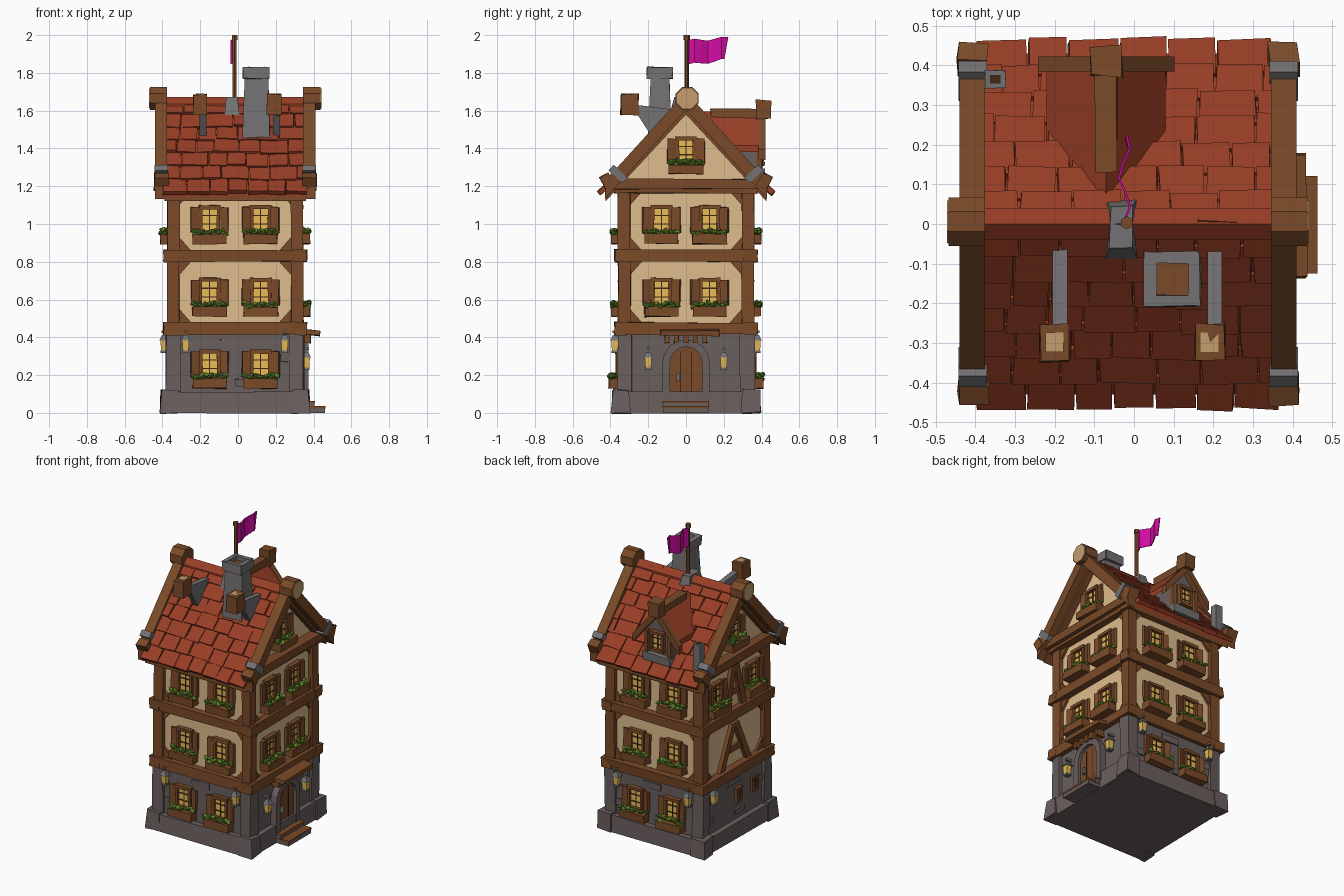
import bpy, bmesh, math, random
from mathutils import Matrix, Vector, Euler

if "Cube" in bpy.data.objects:
    bpy.data.objects.remove(bpy.data.objects["Cube"])

random.seed(4)
CX = -0.015                       # house centre in x
PITCH = math.atan(1.08)           # main roof slope


def srgb(r, g, b):
    return tuple(((c / 255 + 0.055) / 1.055) ** 2.4 for c in (r, g, b)) + (1,)


MATS = {}
for n, c in dict(wood=(122, 74, 40), dark_wood=(66, 38, 22), end_grain=(196, 158, 108),
                 plaster=(222, 188, 140), stone=(106, 95, 94), slate_grey=(116, 113, 115),
                 roof_red=(152, 62, 37), leaf_green=(96, 136, 42), window_yellow=(232, 188, 88),
                 magenta=(214, 12, 166)).items():
    MATS[n] = bpy.data.materials.new(n)
    MATS[n].diffuse_color = srgb(*c)

PARTS = {}
I = Matrix.Identity(4)


def part(name, mat):
    return PARTS.setdefault(name, (bmesh.new(), mat))[0]


def box(name, mat, c, s, rot=(0, 0, 0), M=I, jit=0.0, taper=1.0):
    """Box of size s at c; taper scales its top, jit roughens the corners."""
    R = M @ Matrix.Translation(c) @ Euler(rot).to_matrix().to_4x4()
    bm = part(name, mat)
    for v in bmesh.ops.create_cube(bm, size=1)['verts']:
        k = taper if v.co.z > 0 else 1
        p = Vector((v.co.x * s[0] * k, v.co.y * s[1] * k, v.co.z * s[2]))
        v.co = R @ (p + Vector([random.uniform(-jit, jit) for _ in range(3)]))


def prism(name, mat, pts, axis, lo, hi, M=I):
    """Extrude a 2D outline along x (y,z), y (x,z) or z (x,y)."""
    bm = part(name, mat)
    put = {'x': lambda p, t: (t, p[0], p[1]), 'y': lambda p, t: (p[0], t, p[1]),
           'z': lambda p, t: (p[0], p[1], t)}[axis]
    a, b = [[bm.verts.new(M @ Vector(put(p, t))) for p in pts] for t in (lo, hi)]
    bm.faces.new(a)
    bm.faces.new(b[::-1])
    for i in range(len(pts)):
        j = (i + 1) % len(pts)
        bm.faces.new((a[j], a[i], b[i], b[j]))


def ngon(cu, cv, r, n):
    return [(cu + r * math.cos(math.tau * (i + .5) / n), cv + r * math.sin(math.tau * (i + .5) / n))
            for i in range(n)]


def chevron(top, slope, half, thick):
    return [(-half, top - slope * half), (0, top), (half, top - slope * half),
            (half, top - slope * half - thick), (0, top - thick), (-half, top - slope * half - thick)]


# wall frames: local u = along the wall, -y = outward
FRONT, RIGHT, BACK, LEFT = [Matrix.Translation((CX, 0, 0)) @ Matrix.Rotation(math.radians(a), 4, 'Z')
                            for a in (0, 90, 180, 270)]
SIDES = (FRONT, RIGHT, BACK, LEFT)


def window(M, u, b, d, shutters=True, flowers=True, k=1.0):
    """Window with bottom at b+0.05, on a wall at distance d."""
    zc, h = b + 0.055 + 0.072 * k, 0.135 * k
    box('window_panes', 'window_yellow', (u, -d - .004, zc), (.08 * k, .012, h), M=M)
    for s in (-1, 1):
        box('window_frames', 'wood', (u + s * .047 * k, -d - .008, zc), (.018, .036, h + .02), M=M, jit=.002)
        box('window_frames', 'wood', (u, -d - .01, zc + s * h / 2), (.115 * k, .04, .02), M=M, jit=.002)
        if shutters:
            box('shutters', 'wood', (u + s * .077, -d - .014, zc), (.044, .016, h), (0, 0, -s * .25), M, .003)
    box('window_bars', 'dark_wood', (u, -d - .010, zc), (.006, .008, h), M=M)
    for t in (-.17, .17):
        box('window_bars', 'dark_wood', (u, -d - .010, zc + t * h), (.08 * k, .008, .006), M=M)
    if flowers:
        box('flower_boxes', 'wood', (u, -d - .034, b + .026), (.18, .062, .052), M=M, jit=.004)
        for i in range(16):
            R = (M @ Matrix.Translation((u - .085 + .17 * i / 15, -d - random.uniform(.015, .062), b + random.uniform(.05, .075)))
                 @ Euler([random.uniform(-.7, .7) for _ in range(3)]).to_matrix().to_4x4()
                 @ Matrix.Diagonal((.021, .015, .011, 1)))
            bmesh.ops.create_icosphere(part('leaves', 'leaf_green'), subdivisions=1, radius=1, matrix=R)


def lantern(M, u, z, d):
    box('lantern_brackets', 'slate_grey', (u, -d - .02, z + .075), (.014, .05, .014), M=M)
    box('lantern_glass', 'window_yellow', (u, -d - .032, z), (.03, .03, .055), M=M, taper=1.25)
    box('lantern_caps', 'slate_grey', (u, -d - .032, z + .042), (.05, .05, .03), M=M, taper=.4)
    box('lantern_caps', 'slate_grey', (u, -d - .032, z - .032), (.035, .035, .012), M=M)


# main volumes
box('plinth', 'stone', (CX, 0, .055), (.765, .775, .11), jit=.006, taper=.985)
box('stone_storey', 'stone', (CX, 0, .26), (.69, .69, .34))
box('plaster_storeys', 'plaster', (CX, 0, .82), (.66, .66, .76))
prism('gable_walls', 'plaster', [(-.37, 1.19), (.37, 1.19), (0, 1.59)], 'x', CX - .33, CX + .33)

# corners, floor beams and knee braces on each side
for M in SIDES:
    box('plinth_corners', 'stone', (-.345, .345 - .69, .06), (.1, .1, .12), M=M, jit=.006, taper=.9)
    box('stone_corners', 'stone', (-.325, -.325, .26), (.075, .075, .32), M=M, jit=.006)
    for z, h in ((.65, .36), (1.02, .36)):
        box('corner_posts', 'wood', (-.327, -.327, z), (.065, .065, h), M=M, jit=.004)
    for z, h in ((.447, .065), (.832, .06), (1.19, .05)):
        box('floor_beams', 'wood', (0, -.342, z), (.755, .07, h), M=M, jit=.005)
    for lo, hi in ((.47, .81), (.85, 1.18)):
        for s in (-1, 1):
            for z, t in ((lo, 1), (hi, -1)):
                prism('knee_braces', 'wood', [(s * .3, z), (s * .225, z), (s * .3, z + t * .085)],
                      'y', -.345, -.325, M)
    for u, z, w in ((-.02, .37, .13), (.05, .16, .1), (-.27, .2, .07), (.27, .29, .06)):
        if M is not RIGHT:
            box('raised_stones', 'stone', (u, -.345, z), (w, .014, .04), M=M, jit=.004)

# windows: front and back in three storeys, sides in two
for M in (FRONT, BACK):
    for b, d in ((.13, .345), (.51, .33), (.895, .33)):
        for u in (-.135, .135):
            window(M, u, b, d)
    for s in (-1, 1):
        lantern(M, s * .262, .355, .345)
for u in (-.13, .125):
    window(RIGHT, u, .51, .33)
    window(RIGHT, u, .895, .33)
for u in (-.19, .19):
    window(LEFT, u, .895, .33)
for M in (RIGHT, LEFT):
    window(M, 0, 1.265, .33, k=.95)

# left side: timber braces, slit windows, lantern
for lo, hi, w in ((.47, .76, .12), (.85, 1.15, .07)):
    for s in (-1, 1):
        prism('left_braces', 'wood', [(s * w, lo), (s * (w + .05), lo), (s * .035, hi), (s * -.01, hi)],
              'y', -.355, -.325, LEFT)
    box('left_braces', 'wood', (0, -.338, lo + .12), (w * 1.5, .02, .04), M=LEFT)
for u, z in ((.03, .27), (.2, .28)):
    box('slit_frames', 'wood', (u, -.35, z), (.06, .025, .1), M=LEFT, jit=.003)
    box('slit_openings', 'dark_wood', (u, -.361, z), (.03, .008, .07), M=LEFT)
lantern(LEFT, -.26, .355, .345)


# arched door with steps and canopy on the right side
def arch(w, spring, n=8):
    return [(w * math.cos(math.pi * i / n), spring + w * math.sin(math.pi * i / n)) for i in range(n + 1)]


prism('door', 'wood', [(-.085, .05), (.085, .05)] + arch(.085, .265), 'y', -.366, -.34, RIGHT)
prism('door_surround', 'stone', [(.125, .05)] + arch(.125, .265) + [(-.125, .05), (-.085, .05)]
      + arch(.085, .265)[::-1] + [(.085, .05)], 'y', -.388, -.34, RIGHT)
for u in (-.03, .03):
    box('door_grooves', 'dark_wood', (u, -.367, .19), (.005, .004, .27), M=RIGHT)
box('door_handle', 'slate_grey', (-.04, -.375, .19), (.018, .02, .04), M=RIGHT)
for d, z in ((.42, .053), (.475, .025)):
    box('steps', 'stone', (-.002, -(.36 + d) / 2, z / 2), (.24, d - .36, z), M=RIGHT)
    box('step_treads', 'wood', (-.002, -(.36 + d) / 2, z + .005), (.245, d - .356, .012), M=RIGHT)
box('canopy', 'wood', (.02, -.40, .428), (.31, .1, .028), (.12, 0, 0), RIGHT, .004)
for i in range(5):
    box('canopy_brackets', 'wood', (-.1 + .05 * i, -.372, .393), (.024, .055, .045), M=RIGHT, jit=.003)
for u in (-.2, .2):
    lantern(RIGHT, u, .265, .345)

# main roof: lining, base and loose overlapping tiles
prism('roof_lining', 'wood', chevron(1.615, 1.08, .425, .035), 'x', CX - .375, CX + .375)
prism('roof_base', 'roof_red', chevron(1.645, 1.08, .43, .035), 'x', CX - .375, CX + .375)
for s in (-1, 1):
    for r in range(7):
        y, x = .032 + r * .064, CX - .385 - .05 * (r % 2)
        while x < CX + .37:
            w = random.uniform(.09, .15)
            a, b = max(x, CX - .385), min(x + w, CX + .385)
            if b - a > .02:
                box('roof_tiles', 'roof_red', ((a + b) / 2, s * y, 1.652 - 1.08 * y + random.uniform(-.004, .004)),
                    (b - a - .006, .112 + random.uniform(-.008, .012), .024),
                    (-s * (PITCH - .10), random.uniform(-.03, .03), random.uniform(-.03, .03)), jit=.003)
            x += w
prism('ridge_cap', 'roof_red', chevron(1.672, .9, .04, .03), 'x', CX - .37, CX + .37)

# bargeboards, ridge ends and metal bands
for s in (-1, 1):
    lo, hi = sorted((CX + s * .36, CX + s * .425))
    prism('bargeboards', 'wood', chevron(1.70, 1.1, .43, .095), 'x', lo, hi)
    prism('ridge_ends', 'wood', ngon(.006, 1.665, .066, 8), 'x', min(CX + s * .36, CX + s * .452), max(CX + s * .36, CX + s * .452))
    prism('ridge_end_grain', 'end_grain', ngon(.006, 1.665, .058, 8), 'x', CX + s * .452 - .004, CX + s * .452 + .004)
    box('gable_ties', 'wood', (CX + s * .362, 0, 1.212), (.075, .78, .055), jit=.005)
    for t in (-1, 1):
        box('eave_ends', 'wood', (CX + s * .392, t * .415, 1.225), (.075, .055, .075), (t * -.5, 0, 0), jit=.005)
        box('metal_bands', 'slate_grey', (CX + s * .392, t * .36, 1.265), (.072, .04, .1), (-t * PITCH, 0, 0))

# chimney with cap, small vent
box('chimney', 'slate_grey', (.098, -.138, 1.6), (.15, .13, .36), jit=.004, taper=.78)
for s in (-1, 1):
    box('chimney_cap', 'slate_grey', (.097 + s * .055, -.138, 1.8), (.03, .135, .06), jit=.003)
    box('chimney_cap', 'slate_grey', (.097, -.138 + s * .055, 1.8), (.13, .03, .06), jit=.003)
box('chimney_hole', 'wood', (.097, -.138, 1.79), (.09, .09, .03))
box('vent', 'slate_grey', (-.35, .365, 1.33), (.052, .046, .19), jit=.002)
box('vent_hole', 'dark_wood', (-.35, .365, 1.425), (.026, .022, .006))

# beam stubs on the front slope with grey struts
for x in (-.2, .19):
    box('beam_stubs', 'wood', (x, -.298, 1.633), (.075, .095, .11), jit=.005)
    box('stub_end_grain', 'end_grain', (x, -.298, 1.688), (.045, .05, .006))
    prism('stub_struts', 'slate_grey', [(-.26, 1.63), (-.06, 1.605), (-.18, 1.46), (-.26, 1.585)],
          'x', x - .005, x + .032)

# dormer on the back slope
DX = -.07
D = Matrix.Translation((DX, 0, 0))
prism('dormer_wall', 'stone', [(-.095, 1.24), (.095, 1.24), (.095, 1.44), (0, 1.56), (-.095, 1.44)], 'y', .15, .385, D)
prism('dormer_roof', 'roof_red', chevron(1.595, 1.2, .15, .035), 'y', .06, .415, D)
prism('dormer_bargeboards', 'wood', chevron(1.60, 1.2, .172, .055), 'y', .385, .422, D)
box('dormer_ridge', 'wood', (DX, .28, 1.585), (.056, .3, .05), jit=.004)
box('dormer_ridge_end', 'wood', (DX, .412, 1.605), (.078, .075, .1), jit=.006)
for s in (-1, 1):
    box('dormer_posts', 'wood', (DX + s * .085, .388, 1.34), (.025, .03, .2), jit=.003)
box('dormer_sill', 'slate_grey', (DX, .39, 1.265), (.2, .05, .05), jit=.004)
window(Matrix.Translation((DX, 0, 0)) @ Matrix.Rotation(math.pi, 4, 'Z'), 0, 1.26, .387, False, False, .85)

# flagpole, its stone foot and a waving flag
box('flagpole_foot', 'slate_grey', (-.03, -.01, 1.625), (.085, .15, .09), jit=.004, taper=.7)
prism('flagpole', 'wood', ngon(-.018, .003, .012, 6), 'z', 1.62, 1.985)
prism('flagpole_knob', 'wood', ngon(-.018, .003, .017, 6), 'z', 1.975, 2.0)
wave = [(-.027 + .014 * math.sin(i * 1.5), .008 + .036 * i) for i in range(7)]
prism('flag', 'magenta', wave + [(x + .006, y) for x, y in wave[::-1]], 'z', 1.84, 1.97)
for v in part('flag', 'magenta').verts:      # lift and notch the free edge
    v.co.z += v.co.y * (.07 if v.co.z > 1.9 else .14) + .008 * math.sin(v.co.y * 40)
    v.co.y -= .02 if v.co.y > .22 and v.co.z < 1.9 else 0

# turn the parts into objects
for name, (bm, mat) in PARTS.items():
    bmesh.ops.recalc_face_normals(bm, faces=bm.faces)
    me = bpy.data.meshes.new(name)
    bm.to_mesh(me)
    bm.free()
    me.materials.append(MATS[mat])
    bpy.context.scene.collection.objects.link(bpy.data.objects.new(name, me))

for m in bpy.data.materials:
    if m.users and not m.is_grease_pencil:
        m.use_nodes = True
        m.node_tree.nodes["Principled BSDF"].inputs["Base Color"].default_value = m.diffuse_color
